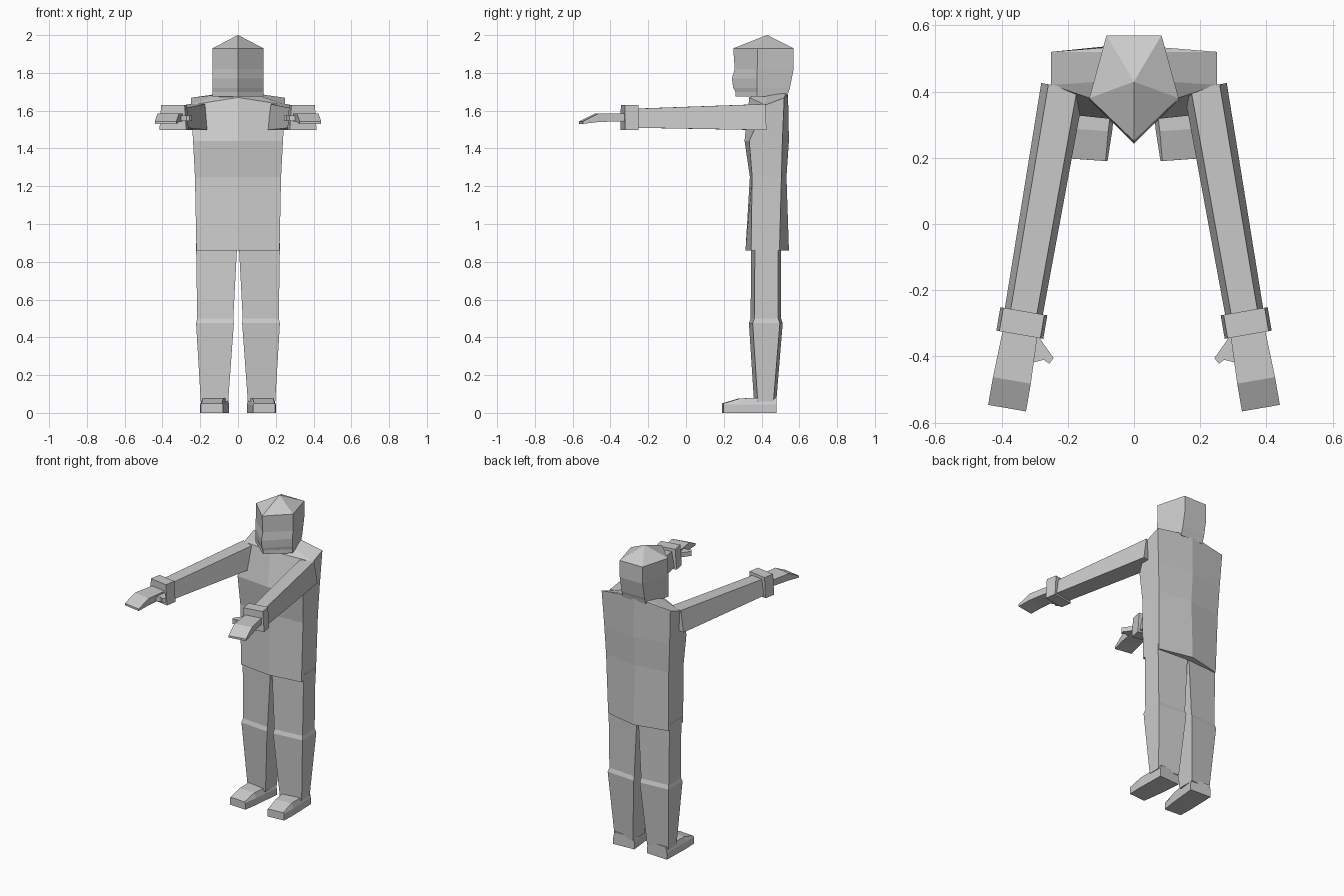
import bpy, bmesh
from mathutils import Vector

if "Cube" in bpy.data.objects:
    bpy.data.objects.remove(bpy.data.objects["Cube"])


def loft(name, rings, mirror=False):
    """Skin a list of equal-length rings and cap both ends."""
    bm = bmesh.new()
    vs = [[bm.verts.new(p) for p in r] for r in rings]
    n = len(rings[0])
    for a, b in zip(vs, vs[1:]):
        for i in range(n):
            j = (i + 1) % n
            bm.faces.new((a[i], a[j], b[j], b[i]))
    bm.faces.new(vs[0][::-1])
    bm.faces.new(vs[-1])
    bmesh.ops.recalc_face_normals(bm, faces=bm.faces)
    me = bpy.data.meshes.new(name)
    bm.to_mesh(me)
    bm.free()
    ob = bpy.data.objects.new(name, me)
    bpy.context.collection.objects.link(ob)
    if mirror:
        ob.modifiers.new("Mirror", 'MIRROR').use_mirror_merge = False
    return ob


# Head: five-sided, pointed crown; (z, front y, side y, back y, width scale)
def head_ring(z, f, s, b, k=1):
    return [(0, f, z), (.135 * k, s, z), (.083 * k, b, z), (-.083 * k, b, z), (-.135 * k, s, z)]


head = [head_ring(*r) for r in (
    (1.675, .29, .375, .535, .98), (1.675, .262, .375, .537), (1.70, .262, .375, .543),
    (1.72, .25, .375, .55), (1.77, .243, .375, .56), (1.82, .258, .377, .57),
    (1.93, .25, .38, .57))]
head.append([(x * .01, .43 + (y - .43) * .01, 2.0) for x, y, z in head[-1]])
loft("head", head)

# Neck
loft("neck", [head_ring(1.62, .37, .42, .53, .7), head_ring(1.72, .33, .40, .53, .8)])


# Long coat: six-sided with ridges down the centre front and back
def coat_ring(z, w, fc, fs, bs, bc):
    return [(0, fc, z), (w, fs, z), (w, bs, z), (0, bc, z), (-w, bs, z), (-w, fs, z)]


coat = [coat_ring(*r) for r in (
    (.86, .22, .315, .345, .495, .545), (1.25, .228, .338, .35, .505, .532),
    (1.44, .238, .31, .335, .51, .545))]
coat.append([(0, .335, 1.67), (.25, .42, 1.63), (.25, .52, 1.668),
             (0, .54, 1.70), (-.25, .52, 1.668), (-.25, .42, 1.63)])
coat.append([(0, .37, 1.685), (.10, .43, 1.685), (.10, .52, 1.69),
             (0, .535, 1.70), (-.10, .52, 1.69), (-.10, .43, 1.685)])
loft("coat", coat)


# Trouser legs with a knee break: (z, inner x, outer x, front y, back y)
def leg_ring(z, xi, xo, f, b):
    return [(xi, f, z), (xo, f + .02, z), (xo, b - .015, z), (xi, b, z)]


loft("leg", [leg_ring(*r) for r in (
    (.06, .052, .197, .36, .478), (.475, .022, .222, .333, .512),
    (.50, .025, .216, .342, .503), (.90, .004, .222, .345, .503))], True)

# Shoes, turned slightly outwards: (y, inner x, outer x, top z, top inset)
loft("shoe", [[(xi, y, 0), (xo, y + .008, 0), (xo, y + .008, .045),
               (xo - i, y + .008, h), (xi + i, y, h), (xi, y, .045)]
              for y, xi, xo, h, i in (
    (.19, .08, .197, .05, .006), (.28, .066, .20, .077, .012), (.47, .047, .195, .08, .008))], True)

# Arm frame: d runs from shoulder to hand, s points outwards
A = Vector((.222, .375, 0))
d = Vector((.11, -.635, 0)).normalized()
s = Vector((-d.y, d.x, 0))


def arm_pt(t, u, z):
    p = A + d * t + s * u
    return (p.x, p.y, z)


def arm_ring(t, wt, wb, z0, z1):
    return [arm_pt(t, -wb, z0), arm_pt(t, wb, z0), arm_pt(t, wt, z1), arm_pt(t, -wt, z1)]


loft("sleeve", [arm_ring(-.04, .044, .066, 1.497, 1.635),
                arm_ring(.67, .040, .058, 1.51, 1.61)], True)
loft("cuff", [arm_ring(t, .063, .072, 1.497, 1.63) for t in (.648, .72)], True)

# Mitten hand with drooping fingertips
loft("hand", [arm_ring(t, w, w, a, b) for t, w, a, b in (
    (.69, .052, 1.545, 1.585), (.86, .058, 1.54, 1.585), (.945, .058, 1.53, 1.543))], True)
thumb = [(.285, -.345), (.243, -.405), (.256, -.422), (.273, -.41), (.31, -.42), (.32, -.345)]
loft("thumb", [[(x, y, z) for x, y in thumb] for z in (1.545, 1.575)], True)
